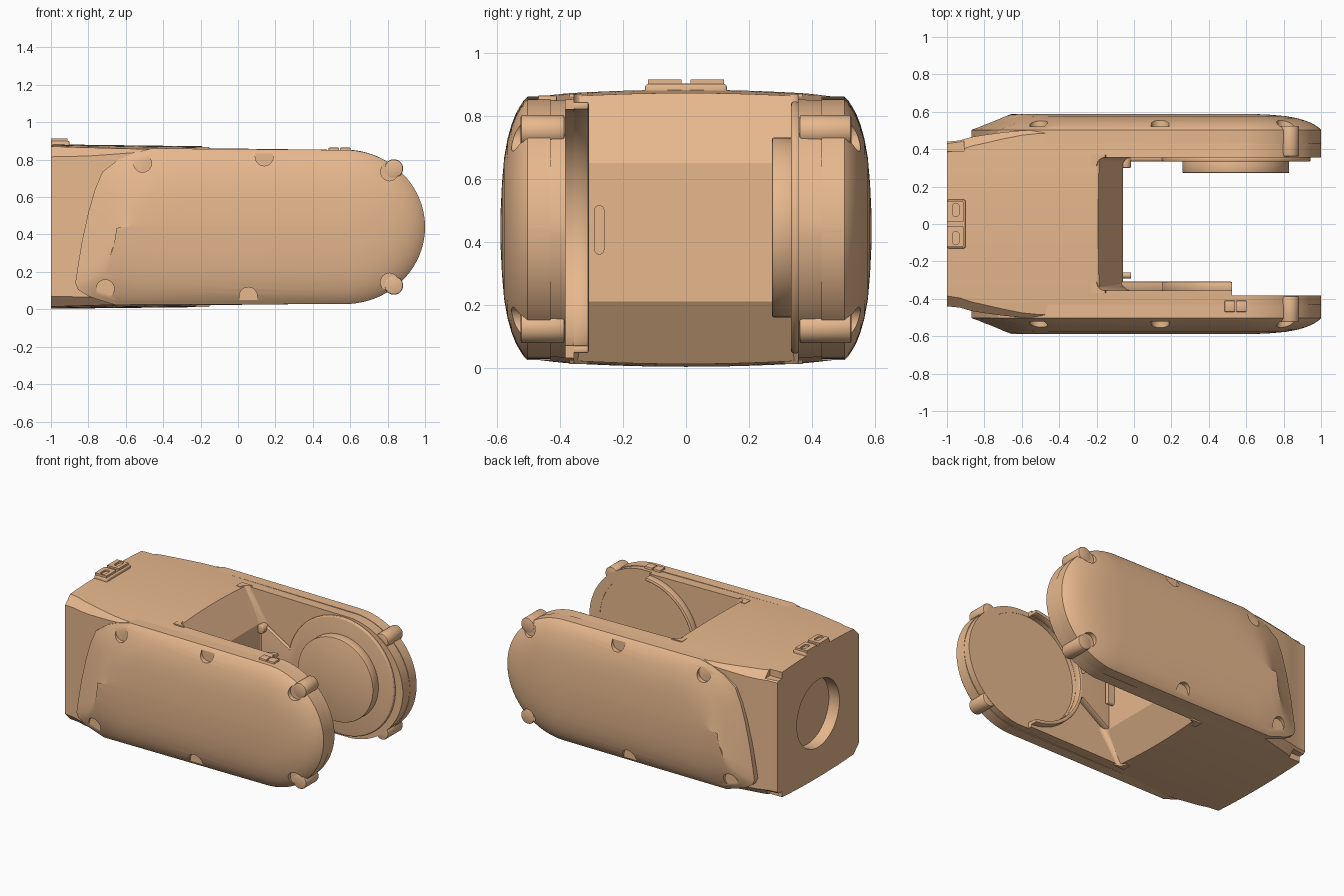
import bpy, bmesh, math
from math import sin, cos, pi, radians

if "Cube" in bpy.data.objects:
    bpy.data.objects.remove(bpy.data.objects["Cube"])

mat = bpy.data.materials.new("orange_casting")
mat.diffuse_color = (0.80, 0.48, 0.27, 1)
mat.use_nodes = True
mat.node_tree.nodes["Principled BSDF"].inputs["Base Color"].default_value = mat.diffuse_color


def loft(name, rings):
    """Skin a list of equal-length closed rings and cap both ends."""
    bm = bmesh.new()
    rows = [[bm.verts.new(p) for p in r] for r in rings]
    n = len(rows[0])
    for a, b in zip(rows, rows[1:]):
        for i in range(n):
            j = (i + 1) % n
            bm.faces.new((a[i], a[j], b[j], b[i]))
    bm.faces.new(rows[0])
    bm.faces.new(rows[-1])
    bmesh.ops.recalc_face_normals(bm, faces=bm.faces)
    me = bpy.data.meshes.new(name)
    bm.to_mesh(me)
    bm.free()
    me.materials.append(mat)
    ob = bpy.data.objects.new(name, me)
    bpy.context.collection.objects.link(ob)
    return ob


def prism(name, pts, y0, y1):
    return loft(name, [[(x, y, z) for x, z in pts] for y in (y0, y1)])


def circle(cx, cz, r, n=64, a0=0, a1=360):
    full = a1 - a0 == 360
    return [(cx + r * cos(t), cz + r * sin(t)) for t in
            (radians(a0 + (a1 - a0) * i / (n if full else n - 1)) for i in range(n))]


def box(name, x0, x1, y0, y1, z0, z1):
    return prism(name, [(x0, z0), (x1, z0), (x1, z1), (x0, z1)], y0, y1)


def bake(ob):
    dg = bpy.context.evaluated_depsgraph_get()
    me = bpy.data.meshes.new_from_object(ob.evaluated_get(dg))
    ob.modifiers.clear()
    ob.data = me


def cut(ob, *cutters):
    for c in cutters:
        m = ob.modifiers.new("cut", 'BOOLEAN')
        m.operation, m.solver, m.object = 'DIFFERENCE', 'EXACT', c
        bake(ob)
        bpy.data.objects.remove(c)


def bevel(ob, w, seg=3):
    m = ob.modifiers.new("bevel", 'BEVEL')
    m.width, m.segments, m.limit_method, m.angle_limit = w, seg, 'ANGLE', radians(40)
    bake(ob)


CX, CZ, RX, RZ = 0.57, 0.44, 0.43, 0.412      # rounded fork tip
BX, BZ = 0.545, 0.445                          # joint axis


def lerp_table(x, tab):
    for (x0, v0), (x1, v1) in zip(tab, tab[1:]):
        if x <= x1:
            return v0 + (v1 - v0) * (x - x0) / (x1 - x0)
    return tab[-1][1]


# Main casting: sections lofted along x, crowned top and bottom
def section(x):
    w = lerp_table(x, [(-1, .44), (-.93, .447), (-.87, .465), (-.75, .485), (-.6, .5), (1, .5)])
    c = lerp_table(x, [(-1, .055), (-.8, .045), (-.5, .015), (1, .008)])
    if x <= CX:
        f = (x + 1) / (CX + 1)
        top, bot = .882 - .02 * f, .003 + .017 * f
    else:
        k = math.sqrt(max(0, 1 - ((x - CX) / RX) ** 2))
        top, bot = CZ + (RZ + .01) * k + .002, CZ - (RZ + .008) * k - .002
    c = min(c, (top - bot) / 4)
    crown = min(.02, (top - bot) / 4)
    ys = [-(w - c) + 2 * (w - c) * i / 12 for i in range(13)]
    h = crown * ((w - c) / .5) ** 2
    up = [(x, y, top - crown * (y / .5) ** 2) for y in ys]
    dn = [(x, y, bot + crown * (y / .5) ** 2) for y in reversed(ys)]
    return up + [(x, w, top - h - c), (x, w, bot + h + c)] + dn + \
        [(x, -w, bot + h + c), (x, -w, top - h - c)]


xs = [-1, -.93, -.87, -.8, -.7, -.6, -.5, -.2, .2, CX]
xs += [CX + RX * sin(pi / 2 * i / 16) for i in range(1, 16)] + [CX + RX * .9995]
body = loft("fork_body", [section(x) for x in xs])

slot = prism("slot_cutter", [(-.2, 1), (-.2, .885), (-.06, .65), (-.06, .21), (-.2, -.01),
                             (-.2, -.2), (1.3, -.2), (1.3, 1)], -.355, .355)
rear_hole = loft("rear_hole_cutter", [[(x, y, z) for y, z in circle(0, .44, .23)]
                                      for x in (-1.1, -.92)])
cut(body, slot, rear_hole,
    box("tip_cutter", .525, 1.3, -.383, 0, -.1, 1),
    prism("recess_cutter", circle(BX, BZ, .375), -.385, -.2),
    box("notch_cutter", -1.1, -.91, .39, .6, .825, 1),
    box("notch_cutter", -1.1, -.91, .39, .6, -.1, .055))

# Domed side covers with screw pockets and tip lugs
LEFT = [(-.46, .860), (-.55, .838), (-.64, .80), (-.725, .735), (-.765, .64), (-.80, .52),
        (-.835, .36), (-.858, .22), (-.87, .14), (-.855, .105), (-.80, .07), (-.66, .024)]
LAYERS = [(0, 0, .43), (0, 0, .503), (.012, .035, .515), (.035, .07, .53), (.055, .10, .541),
          (.085, .13, .553), (.13, .16, .566), (.19, .185, .577), (.27, .205, .584),
          (.35, .215, .588), (.405, .22, .589)]


def cover_ring(d, e, y):
    k = (RZ - d) / RZ
    pts = [(CX + (RX - d) * cos(t), CZ + RZ * k * sin(t))
           for t in (radians(-90 + 180 * i / 40) for i in range(41))]
    pts += [(x + e, CZ + (z - CZ) * k) for x, z in LEFT]
    return [(x, y, z) for x, z in pts]


POCKETS = [(-.51, .78, 0), (-.71, .11, 0), (.14, .815, 1), (.055, .07, -1),
           (.81, .735, 0), (.81, .145, 0)]
for s, side in ((-1, "front"), (1, "back")):
    cover = loft(side + "_cover", [cover_ring(d, e, s * y) for d, e, y in LAYERS])
    for x, z, way in POCKETS:
        pts = circle(x, z, .048, 24)
        if way:
            arc = circle(x, z, .048, 13, 180, 360) if way > 0 else circle(x, z, .048, 13, 0, 180)
            pts = arc + [(arc[-1][0], z + way * .2), (arc[0][0], z + way * .2)]
        cut(cover, prism("pocket_cutter", pts, s * .522, s * .8))
    # the cover stays outside the fork slot
    for up, z in (("upper", .752), ("lower", .128)):
        lug = prism(f"{side}_{up}_lug", circle(.833, z, .05, 32), s * (.385 if s < 0 else .36), s * .525)
        bevel(lug, .008, 2)

# Joint pads on the inner arm faces: ring joined to a neck from the web
pad_pts = circle(BX, BZ, .40, 72, -168, 168) + [(-.08, .67), (-.08, .20)]
back_pad = prism("back_joint_pad", pad_pts, .36, .333)
bevel(back_pad, .01)
front_pad = prism("front_joint_pad", pad_pts, -.36, -.308)
cut(front_pad, prism("ring_cutter", circle(BX, BZ, .375), -.5, -.2),
    box("half_cutter", .525, 1.2, -.5, -.2, 0, 1))
bevel(front_pad, .008, 2)
boss = prism("back_joint_boss", circle(BX, BZ, .285, 80), .34, .273)
bevel(boss, .005, 2)

# Corner fillets along the web inside the fork
for s, side in ((-1, "front"), (1, "back")):
    path = [(-.2, .868), (-.06, .65), (-.06, .21), (-.2, .012)]
    rings = []
    for x, z in path:
        r = [(x - .03, s * .37), (x + .045, s * .37), (x + .045, s * .356)]
        r += [(x + .045 - .045 * sin(t), s * (.311 + .045 * cos(t)))
              for t in (pi / 2 * i / 6 for i in range(1, 7))] + [(x - .03, s * .311)]
        rings.append([(a, b, z) for a, b in r])
    loft(side + "_web_fillet", rings)

# Small bumps on the web
capsule = circle(-.275, .50, .016, 9, 0, 180) + circle(-.275, .375, .016, 9, 180, 360)
loft("web_rib", [[(x, y, z) for y, z in capsule] for x in (-.08, -.015)])
bump = prism("web_bump", circle(-.045, .62, .03, 24), .36, .30)
bevel(bump, .008)

# Rear connector plate with two oval slots and a centre groove
plate = box("connector_plate", -1, -.90, -.13, .13, .85, .90)
bevel(plate, .01)
cap = box("connector_cap", -1, -.912, -.12, .12, .89, .914)
cutters = []
for y in (-.075, .075):
    oval = circle(-.953, y + .018, .018, 9, 0, 180) + circle(-.953, y - .018, .018, 9, 180, 360)
    cutters.append(loft("oval_cutter", [[(x, v, z) for x, v in oval] for z in (.902, 1)]))
cut(cap, *cutters, box("groove_cutter", -1.1, -.8, -.014, .014, .902, .95))

# Twin tabs on top of the front arm
for i, x in enumerate((.484, .545)):
    tab = box(f"arm_tab_{i + 1}", x, x + .057, -.47, -.41, .82, .864)
    bevel(tab, .005, 2)

# Smooth shading with crisp edges
bpy.ops.object.select_all(action='SELECT')
bpy.context.view_layer.objects.active = body
bpy.ops.object.shade_smooth_by_angle(angle=radians(28))
